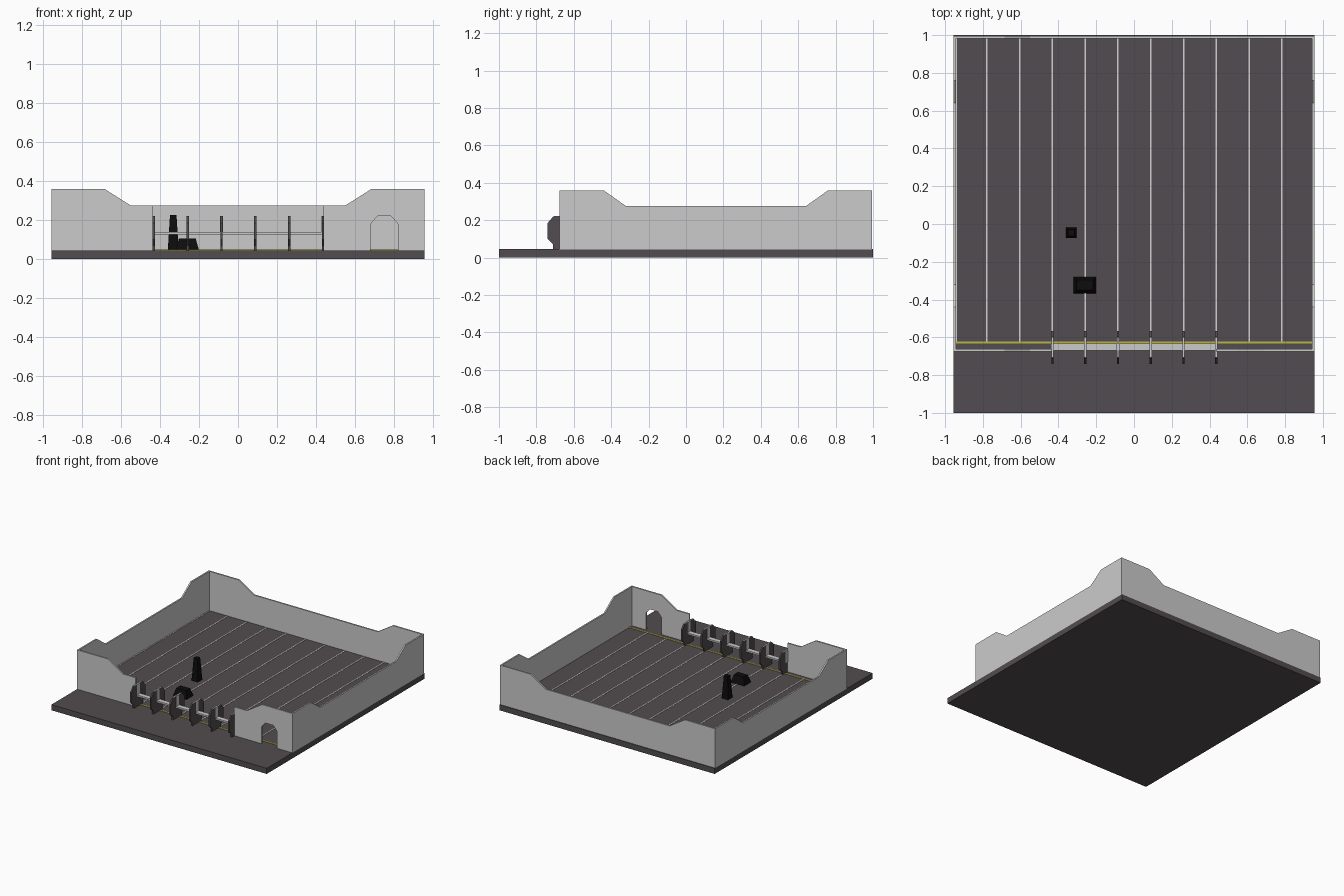
import bpy
import bmesh

if "Cube" in bpy.data.objects:
    bpy.data.objects.remove(bpy.data.objects["Cube"])


def material(name, color):
    m = bpy.data.materials.new(name)
    m.use_nodes = True
    m.diffuse_color = (*color, 1)
    m.node_tree.nodes["Principled BSDF"].inputs["Base Color"].default_value = (*color, 1)
    return m


dark = material("dark concrete", (0.085, 0.073, 0.079))
light = material("light wall", (0.6, 0.6, 0.6))
white = material("lane white", (0.65, 0.65, 0.65))
yellow = material("line yellow", (0.5, 0.46, 0.05))
black = material("black", (0.004, 0.004, 0.004))


def finish(name, bm, mat):
    bmesh.ops.recalc_face_normals(bm, faces=bm.faces)
    me = bpy.data.meshes.new(name)
    bm.to_mesh(me)
    bm.free()
    me.materials.append(mat)
    ob = bpy.data.objects.new(name, me)
    bpy.context.collection.objects.link(ob)
    return ob


def box(name, x, y, z, mat, taper=(1, 1)):
    """Box from three (min, max) ranges, with its top scaled by taper."""
    bm = bmesh.new()
    bmesh.ops.create_cube(bm, size=1)
    for v in bm.verts:
        sx, sy = taper if v.co.z > 0 else (1, 1)
        v.co.x = sum(x) / 2 + v.co.x * (x[1] - x[0]) * sx
        v.co.y = sum(y) / 2 + v.co.y * (y[1] - y[0]) * sy
        v.co.z = sum(z) / 2 + v.co.z * (z[1] - z[0])
    return finish(name, bm, mat)


def slab(name, outline, axis, start, end, mat):
    """Upright outline of (along, height) points, extruded along x or y."""
    bm = bmesh.new()
    place = (lambda a, h: (start, a, h)) if axis == "x" else (lambda a, h: (a, start, h))
    face = bm.faces.new([bm.verts.new(place(a, h)) for a, h in outline])
    new = bmesh.ops.extrude_face_region(bm, geom=[face])["geom"]
    d = end - start
    bmesh.ops.translate(bm, vec=(d, 0, 0) if axis == "x" else (0, d, 0),
                        verts=[v for v in new if isinstance(v, bmesh.types.BMVert)])
    return finish(name, bm, mat)


W, T, FLOOR, LOW, HIGH = 0.955, 0.012, 0.045, 0.275, 0.36
FRONT, BACK = -0.675, 0.995

# Ground slab
box("floor", (-W, W), (-1, 1), (0, FLOOR), dark)

# Perimeter walls with raised corners
side = [(FRONT, FLOOR), (FRONT, HIGH), (-0.44, HIGH), (-0.32, LOW),
        (0.64, LOW), (0.76, HIGH), (BACK, HIGH), (BACK, FLOOR)]
slab("right_wall", side, "x", -W, -W + T, light)
slab("left_wall", side, "x", W - T, W, light)
rear = [(-W, FLOOR), (-W, HIGH), (-0.685, HIGH), (-0.55, LOW),
        (0.55, LOW), (0.685, HIGH), (W, HIGH), (W, FLOOR)]
slab("back_wall", rear, "y", BACK - T, BACK, light)

# Front walls, one with a chamfered doorway
half = [(0.435, FLOOR), (0.435, LOW), (0.55, LOW), (0.685, HIGH), (W, HIGH), (W, FLOOR)]
door = [(0.82, FLOOR), (0.82, 0.18), (0.785, 0.22), (0.715, 0.22), (0.68, 0.18), (0.68, FLOOR)]
slab("front_wall_right", [(-a, h) for a, h in half], "y", FRONT, FRONT + T, light)
slab("front_wall_left", half + door, "y", FRONT, FRONT + T, light)

# Lane markings
SPACING = 0.1735
for i in range(11):
    x = max((i - 5) * SPACING - SPACING / 2 + 0.002, -0.94)
    box(f"lane_line_{i}", (x - 0.004, x + 0.004), (-0.625, BACK - T), (FLOOR, FLOOR + 0.002), white)
box("firing_line", (-W + T, W - T), (-0.633, -0.623), (FLOOR, FLOOR + 0.003), yellow)

# Booth dividers with light core and top strip, and the shelf joining them
panel = [(-0.71, FLOOR), (-0.71, 0.07), (-0.74, 0.1), (-0.74, 0.185), (-0.71, 0.22),
         (-0.597, 0.22), (-0.567, 0.185), (-0.567, 0.1), (-0.597, 0.07), (-0.597, FLOOR)]
for i in range(6):
    x = (i - 2.5) * SPACING + 0.002
    slab(f"divider_{i}", panel, "x", x - 0.006, x + 0.006, dark)
    box(f"divider_cap_{i}", (x - 0.006, x + 0.006), (-0.705, -0.602), (0.22, 0.222), light)
    box(f"divider_core_{i}", (x - 0.007, x + 0.007), (-0.67, -0.635), (0.125, 0.221), light)
box("shelf", (-0.432, 0.435), (-0.67, -0.632), (0.125, 0.138), light)

# Objects standing on the range
box("target_post", (-0.36, -0.304), (-0.075, -0.018), (FLOOR, 0.225), black, (0.6, 0.6))
box("low_block", (-0.32, -0.2), (-0.367, -0.28), (FLOOR, 0.105), black, (0.72, 0.6))
